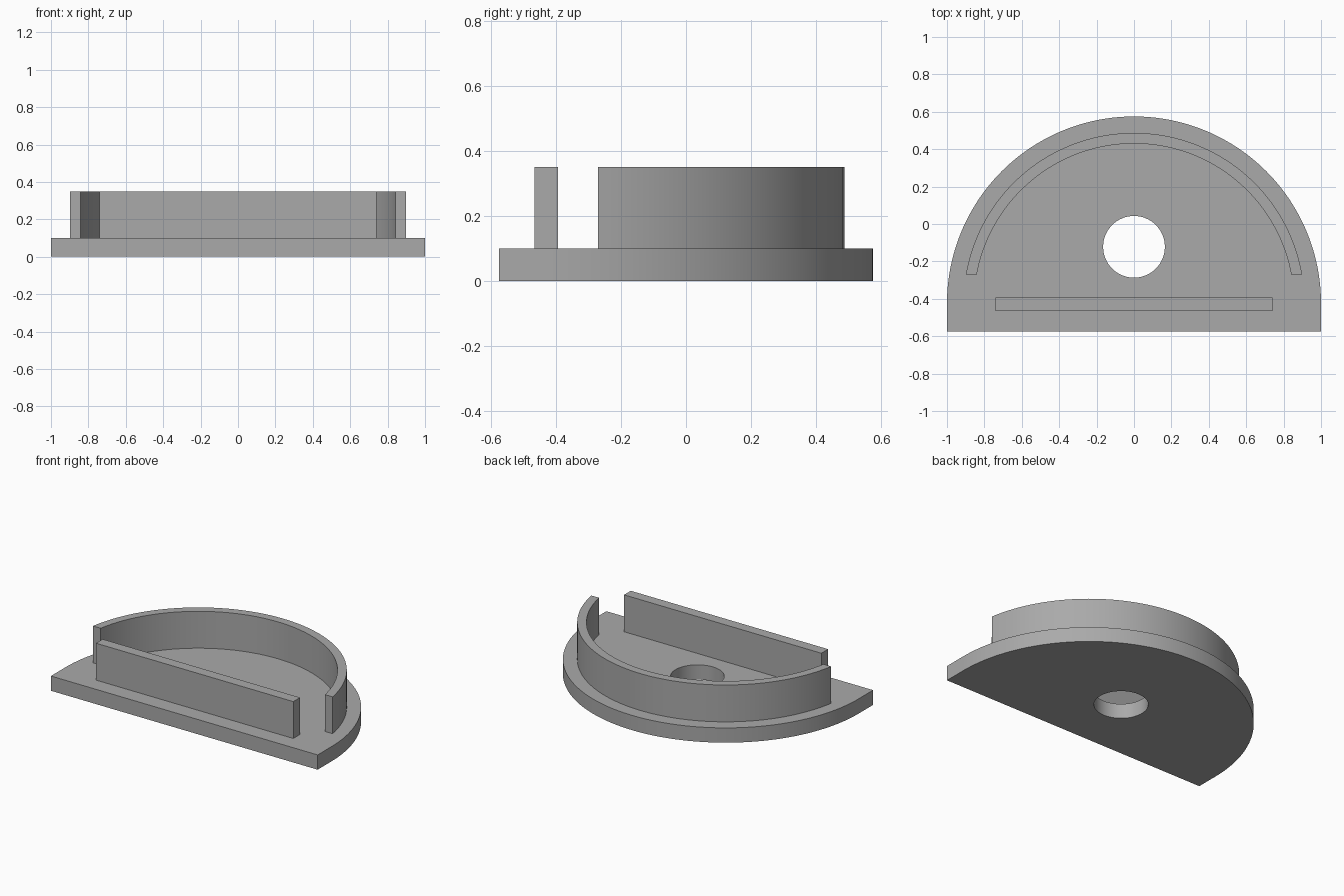
import bpy
import bmesh
from math import sin, cos, asin, pi, radians

if "Cube" in bpy.data.objects:
    bpy.data.objects.remove(bpy.data.objects["Cube"], do_unlink=True)

# Shared dimensions
ARC_Y = -0.425
FRONT_Y = -0.575
BASE_TOP = 0.10
WALL_TOP = 0.35

grey = bpy.data.materials.new("plain_grey")
grey.use_nodes = True
colour = (0.4, 0.4, 0.4, 1)
grey.diffuse_color = colour
grey.node_tree.nodes["Principled BSDF"].inputs["Base Color"].default_value = colour


def arc(radius, start, end, steps, centre_y=ARC_Y):
    angles = [start + (end - start) * i / steps for i in range(steps + 1)]
    return [(radius * cos(a), centre_y + radius * sin(a)) for a in angles]


def extrude_outline(name, loops, z0, z1):
    """Fill an outline (further loops are holes) and extrude it upwards."""
    bm = bmesh.new()
    for loop in loops:
        verts = [bm.verts.new((x, y, z0)) for x, y in loop]
        for a, b in zip(verts, verts[1:] + verts[:1]):
            bm.edges.new((a, b))
    bmesh.ops.triangle_fill(bm, use_beauty=True, use_dissolve=False, edges=bm.edges[:])
    result = bmesh.ops.extrude_face_region(bm, geom=bm.faces[:], use_keep_orig=True)
    top = [v for v in result["geom"] if isinstance(v, bmesh.types.BMVert)]
    bmesh.ops.translate(bm, verts=top, vec=(0, 0, z1 - z0))
    bmesh.ops.recalc_face_normals(bm, faces=bm.faces[:])
    mesh = bpy.data.meshes.new(name)
    bm.to_mesh(mesh)
    bm.free()
    mesh.materials.append(grey)
    obj = bpy.data.objects.new(name, mesh)
    bpy.context.collection.objects.link(obj)
    bpy.ops.object.select_all(action="DESELECT")
    obj.select_set(True)
    bpy.context.view_layer.objects.active = obj
    bpy.ops.object.shade_smooth_by_angle(angle=radians(30))
    return obj


# Half-round base plate with a through hole
plate = arc(1, 0, pi, 96) + [(-1, FRONT_Y), (1, FRONT_Y)]
hole = arc(0.165, 0, 2 * pi, 64, centre_y=-0.122)[:-1]
extrude_outline("base_plate", [plate, hole], 0, BASE_TOP)

# Curved wall, with both ends cut off square to the front
END_RISE = 0.155
rings = []
for radius in (0.912, 0.855):
    a = asin(END_RISE / radius)
    rings.append(arc(radius, a, pi - a, 80))
extrude_outline("curved_wall", [rings[0] + rings[1][::-1]], BASE_TOP, WALL_TOP)

# Straight front wall
bar = [(-0.74, -0.465), (0.74, -0.465), (0.74, -0.393), (-0.74, -0.393)]
extrude_outline("front_wall", [bar], BASE_TOP, WALL_TOP)
